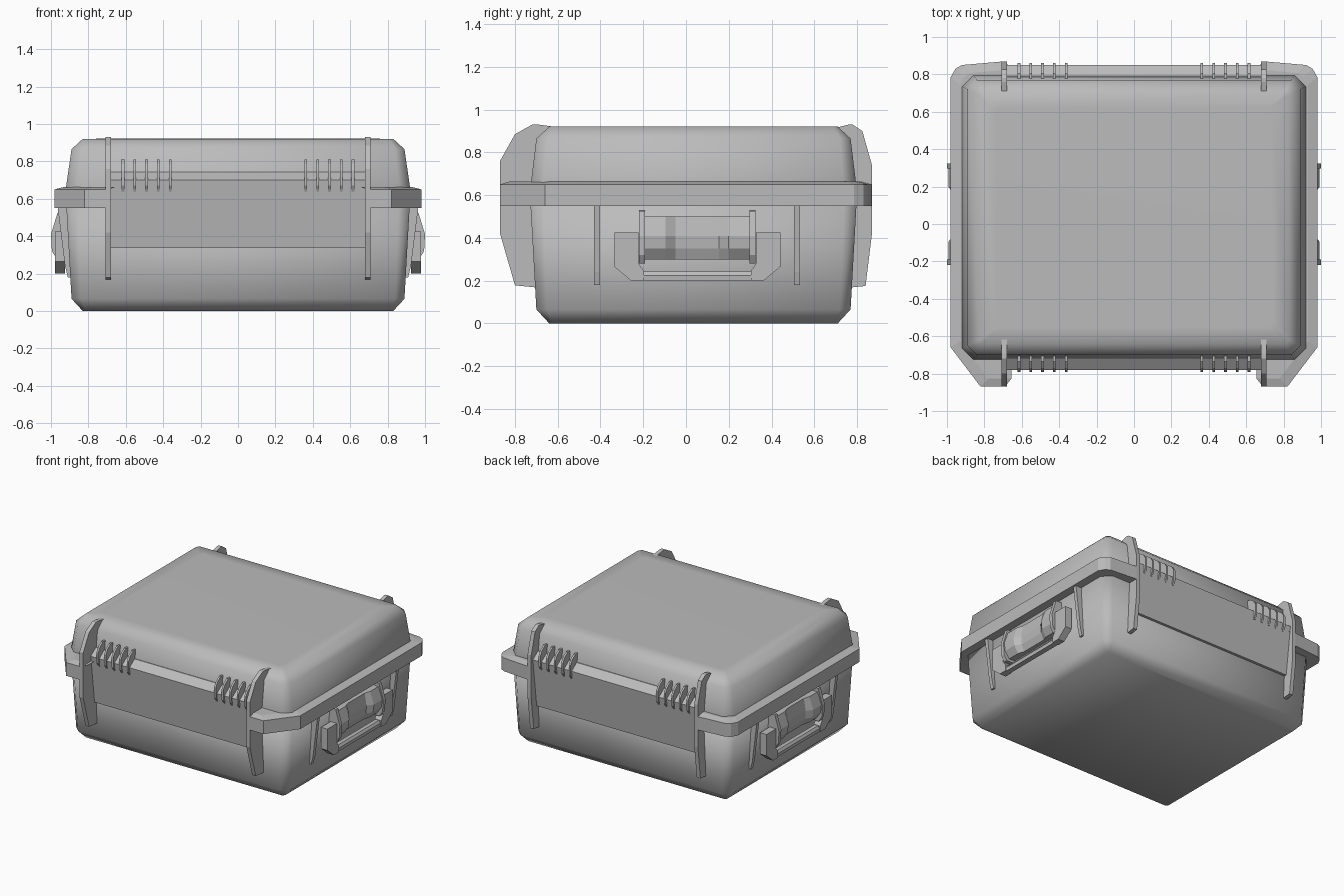
import bpy
import bmesh

cube = bpy.data.objects.get("Cube")
if cube:
    bpy.data.objects.remove(cube, do_unlink=True)

GREY = (0.5, 0.5, 0.5, 1.0)
mat = bpy.data.materials.new("grey plastic")
mat.use_nodes = True
mat.diffuse_color = GREY
mat.node_tree.nodes["Principled BSDF"].inputs["Base Color"].default_value = GREY

YC = 0.035  # centre of the shell along y


def loft(name, rings, smooth=False):
    """Skin a stack of equal-length point rings and cap both ends."""
    bm = bmesh.new()
    loops = [[bm.verts.new(p) for p in ring] for ring in rings]
    n = len(loops[0])
    for a, b in zip(loops, loops[1:]):
        for i in range(n):
            j = (i + 1) % n
            bm.faces.new((a[i], a[j], b[j], b[i]))
    bm.faces.new(loops[0])
    bm.faces.new(loops[-1])
    bmesh.ops.recalc_face_normals(bm, faces=bm.faces)
    mesh = bpy.data.meshes.new(name)
    bm.to_mesh(mesh)
    bm.free()
    mesh.materials.append(mat)
    for p in mesh.polygons:
        p.use_smooth = smooth
    ob = bpy.data.objects.new(name, mesh)
    bpy.context.collection.objects.link(ob)
    return ob


def prism_x(name, yz, x0, x1):
    return loft(name, [[(x, y, z) for y, z in yz] for x in (x0, x1)])


def prism_y(name, xz, y0, y1):
    return loft(name, [[(x, y, z) for x, z in xz] for y in (y0, y1)])


def chamfered_ring(hx, hy, c, z):
    corner = [(hx, hy - c), (hx - c, hy)]
    pts = corner + [(-x, y) for x, y in reversed(corner)]
    pts += [(-x, -y) for x, y in pts]
    return [(x, y + YC, z) for x, y in pts]


# Lower shell and lid: half width, half depth, corner chamfer, height
base_rings = [(0.83, 0.675, 0.015, 0.0), (0.89, 0.735, 0.05, 0.065),
              (0.92, 0.765, 0.06, 0.60)]
lid_rings = [(0.92, 0.76, 0.06, 0.60), (0.92, 0.76, 0.06, 0.66),
             (0.89, 0.735, 0.05, 0.865), (0.83, 0.675, 0.02, 0.92),
             (0.74, 0.585, 0.02, 0.921)]
loft("lower_shell", [chamfered_ring(*r) for r in base_rings], True)
loft("lid", [chamfered_ring(*r) for r in lid_rings], True)

# Rim flange with flared corners, notched between the ribs
half = [(0.69, -0.70), (0.69, -0.87), (0.82, -0.87), (0.98, -0.66),
        (0.98, 0.785), (0.955, 0.83), (0.92, 0.85), (0.69, 0.87), (0.69, 0.78)]
outline = half + [(-x, y) for x, y in reversed(half)]
inner = [(x * 0.95, y * 0.95) for x, y in outline]
loft("rim_flange", [[(x, y, 0.55) for x, y in outline],
                    [(x, y, 0.65) for x, y in outline],
                    [(x, y, 0.663) for x, y in inner]])

# Tall ribs on front and back
front_rib = [(-0.67, 0.165), (-0.80, 0.178), (-0.87, 0.42), (-0.87, 0.76),
             (-0.80, 0.885), (-0.72, 0.93), (-0.69, 0.93), (-0.58, 0.915), (-0.58, 0.80)]
back_rib = [(0.74, 0.165), (0.84, 0.175), (0.87, 0.42), (0.87, 0.74), (0.825, 0.90),
            (0.78, 0.93), (0.76, 0.93), (0.70, 0.915), (0.68, 0.80)]
# Overhanging panel between the ribs and the small hinge fins
panel = [(-0.66, 0.337), (-0.735, 0.337), (-0.78, 0.70), (-0.72, 0.743), (-0.66, 0.743)]
fin = [(-0.68, 0.64), (-0.775, 0.64), (-0.792, 0.67), (-0.792, 0.75),
       (-0.77, 0.785), (-0.735, 0.81), (-0.68, 0.81)]


def to_back(yz):
    return [(2 * YC - y, z) for y, z in yz]


for end, rib, pan, fn in (("front", front_rib, panel, fin),
                          ("back", back_rib, to_back(panel), to_back(fin))):
    prism_x(end + "_panel", pan, -0.69, 0.69)
    for side, s in (("left", 1), ("right", -1)):
        prism_x(f"{end}_{side}_rib", rib, s * 0.678, s * 0.708)
        for k in range(5):
            x = s * (0.363 + 0.063 * k)
            prism_x(f"{end}_{side}_fin_{k + 1}", fn, x - 0.007, x + 0.007)

# Carry handle and thin ribs on each side
side_rib = [(0.86, 0.18), (0.91, 0.18), (0.925, 0.24), (0.965, 0.56), (0.86, 0.56)]
end_plate = [(0.88, 0.28), (0.97, 0.28), (0.995, 0.32), (1.0, 0.41),
             (0.965, 0.525), (0.88, 0.53)]
grip_big = [(0.88, 0.30), (0.95, 0.30), (0.985, 0.35), (0.992, 0.41),
            (0.96, 0.50), (0.88, 0.50)]
grip_small = [(0.88, 0.30), (0.935, 0.30), (0.955, 0.35), (0.96, 0.41),
              (0.945, 0.50), (0.88, 0.50)]
grip_stations = [(-0.20, grip_big), (-0.095, grip_big), (-0.05, grip_small),
                 (0.155, grip_small), (0.198, grip_big), (0.31, grip_big)]
HC = 0.053  # handle centre along y
arm = [(-0.388, 0.425), (-0.388, 0.265), (-0.31, 0.20), (-0.25, 0.20),
       (-0.25, 0.245), (-0.275, 0.28), (-0.275, 0.425)]

for side, s in (("left", 1), ("right", -1)):
    def flip(xz):
        return [(s * x, z) for x, z in xz]
    for k, y in enumerate((-0.417, 0.52)):
        prism_y(f"{side}_side_rib_{k + 1}", flip(side_rib), y - 0.014, y + 0.014)
    loft(side + "_grip", [[(x, y, z) for x, z in flip(p)] for y, p in grip_stations])
    for k, y in enumerate((-0.205, 0.31)):
        prism_y(f"{side}_grip_end_{k + 1}", flip(end_plate), y - 0.014, y + 0.014)
    for k, m in enumerate((1, -1)):
        prism_x(f"{side}_handle_arm_{k + 1}", [(HC + m * y, z) for y, z in arm],
                s * 0.925, s * 0.978)
    bar = [(0.93, 0.20), (0.97, 0.20), (0.972, 0.225), (0.96, 0.243), (0.93, 0.243)]
    prism_y(side + "_handle_bar", flip(bar), HC - 0.255, HC + 0.255)
